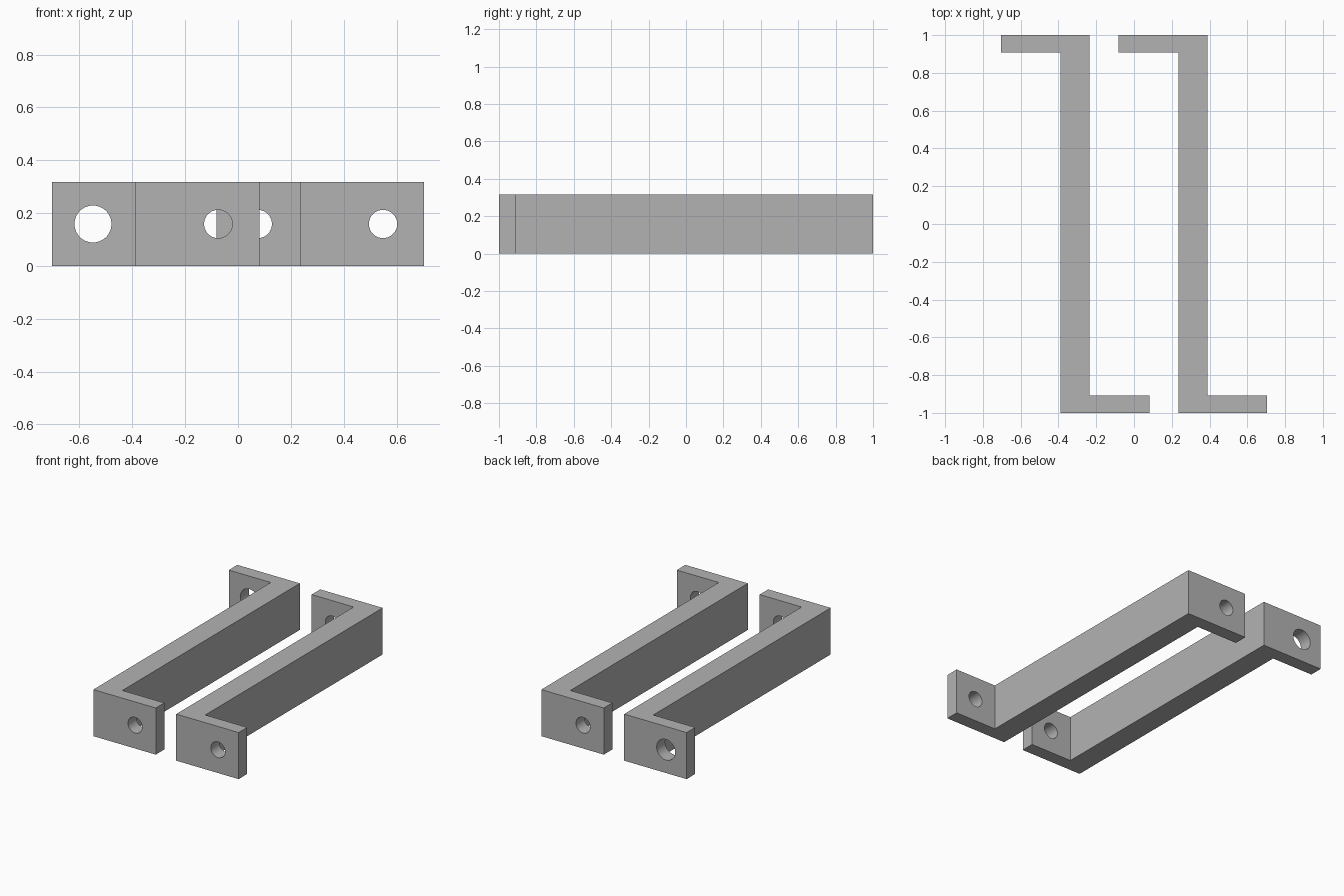
import bpy, bmesh, math
from mathutils import Matrix

if "Cube" in bpy.data.objects:
    bpy.data.objects.remove(bpy.data.objects["Cube"])

HEIGHT = 0.317      # bar height
REACH = 0.393       # half width across both flanges
WEB = 0.077         # half thickness of the long bar
FLANGE = 0.092      # flange thickness
HOLE_X = 0.237      # hole offset from the bar's centre line

grey = bpy.data.materials.new("grey metal")
grey.diffuse_color = (0.45, 0.45, 0.45, 1)
grey.use_nodes = True
grey.node_tree.nodes["Principled BSDF"].inputs["Base Color"].default_value = grey.diffuse_color


def new_object(name, bm):
    mesh = bpy.data.meshes.new(name)
    bmesh.ops.recalc_face_normals(bm, faces=bm.faces)
    bm.to_mesh(mesh)
    bm.free()
    mesh.materials.append(grey)
    obj = bpy.data.objects.new(name, mesh)
    bpy.context.collection.objects.link(obj)
    return obj


def z_bar(name, x):
    # Z-shaped plan outline: half of it, then the same half turned 180 degrees
    half = [(-WEB, 1 - FLANGE), (-REACH, 1 - FLANGE), (-REACH, 1), (WEB, 1)]
    outline = half + [(-px, -py) for px, py in half]
    bm = bmesh.new()
    face = bm.faces.new([bm.verts.new((x + px, py, 0)) for px, py in outline])
    top = bmesh.ops.extrude_face_region(bm, geom=[face])["geom"]
    bmesh.ops.translate(bm, vec=(0, 0, HEIGHT),
                        verts=[v for v in top if isinstance(v, bmesh.types.BMVert)])
    return new_object(name, bm)


def drill(obj, x, y, radius):
    # Round hole along y through a flange
    bm = bmesh.new()
    bmesh.ops.create_cone(bm, cap_ends=True, segments=48, radius1=radius, radius2=radius,
                          depth=0.3, matrix=Matrix.Translation((x, y, HEIGHT / 2))
                          @ Matrix.Rotation(math.pi / 2, 4, 'X'))
    cutter = new_object("hole_cutter", bm)
    cutter.hide_render = True
    mod = obj.modifiers.new("hole", 'BOOLEAN')
    mod.operation = 'DIFFERENCE'
    mod.solver = 'EXACT'
    mod.object = cutter
    bpy.context.view_layer.objects.active = obj
    bpy.ops.object.modifier_apply(modifier=mod.name)
    bpy.data.objects.remove(cutter)


# Two matching brackets; the left one has a wider hole at the back
for name, x, back_radius in (("left_bracket", -0.312, 0.07),
                             ("right_bracket", 0.312, 0.0535)):
    bracket = z_bar(name, x)
    drill(bracket, x - HOLE_X, 1 - FLANGE / 2, back_radius)
    drill(bracket, x + HOLE_X, -1 + FLANGE / 2, 0.0535)
    bpy.ops.object.select_all(action='DESELECT')
    bracket.select_set(True)
    bpy.context.view_layer.objects.active = bracket
    bpy.ops.object.shade_smooth_by_angle(angle=math.radians(30))
